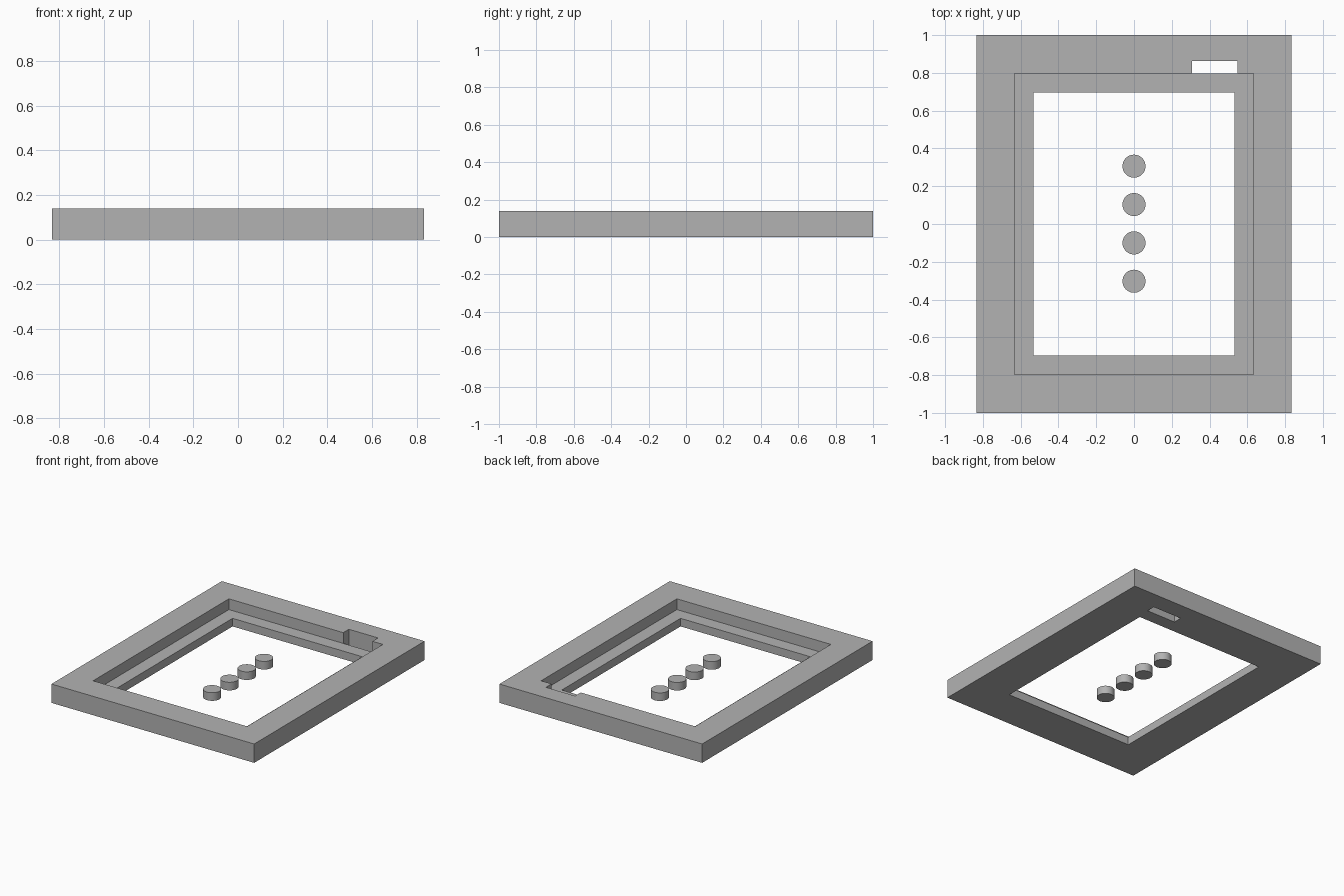
import bpy

cube = bpy.data.objects.get("Cube")
if cube:
    bpy.data.objects.remove(cube, do_unlink=True)

HEIGHT = 0.14
LEDGE = 0.06

grey = bpy.data.materials.new("plain grey")
grey.use_nodes = True
colour = (0.45, 0.45, 0.45, 1)
grey.diffuse_color = colour
grey.node_tree.nodes["Principled BSDF"].inputs["Base Color"].default_value = colour


def box(name, x0, x1, y0, y1, z0, z1):
    bpy.ops.mesh.primitive_cube_add(
        size=1, location=((x0 + x1) / 2, (y0 + y1) / 2, (z0 + z1) / 2))
    obj = bpy.context.object
    obj.name = name
    obj.scale = (x1 - x0, y1 - y0, z1 - z0)
    bpy.ops.object.transform_apply(location=True, rotation=False, scale=True)
    obj.data.materials.append(grey)
    return obj


def cut(target, cutter):
    mod = target.modifiers.new("cut", "BOOLEAN")
    mod.operation = "DIFFERENCE"
    mod.solver = "EXACT"
    mod.object = cutter
    bpy.context.view_layer.objects.active = target
    bpy.ops.object.modifier_apply(modifier=mod.name)
    bpy.data.objects.remove(cutter, do_unlink=True)


# Rectangular frame: open centre, recessed ledge and a slot behind the recess
frame = box("frame", -0.833, 0.833, -1, 1, 0, HEIGHT)
cut(frame, box("slot_cutter", 0.307, 0.547, 0.797, 0.863, -0.1, 0.3))
cut(frame, box("recess_cutter", -0.633, 0.633, -0.797, 0.797, LEDGE, 0.3))
cut(frame, box("opening_cutter", -0.533, 0.533, -0.697, 0.697, -0.1, 0.3))

# Row of four loose round discs along the middle
for i in range(4):
    bpy.ops.mesh.primitive_cylinder_add(
        vertices=48, radius=0.061, depth=LEDGE,
        location=(0, -0.303 + i * 0.203, LEDGE / 2))
    disc = bpy.context.object
    disc.name = f"disc_{i + 1}"
    disc.data.materials.append(grey)
    bpy.ops.object.shade_smooth_by_angle()
